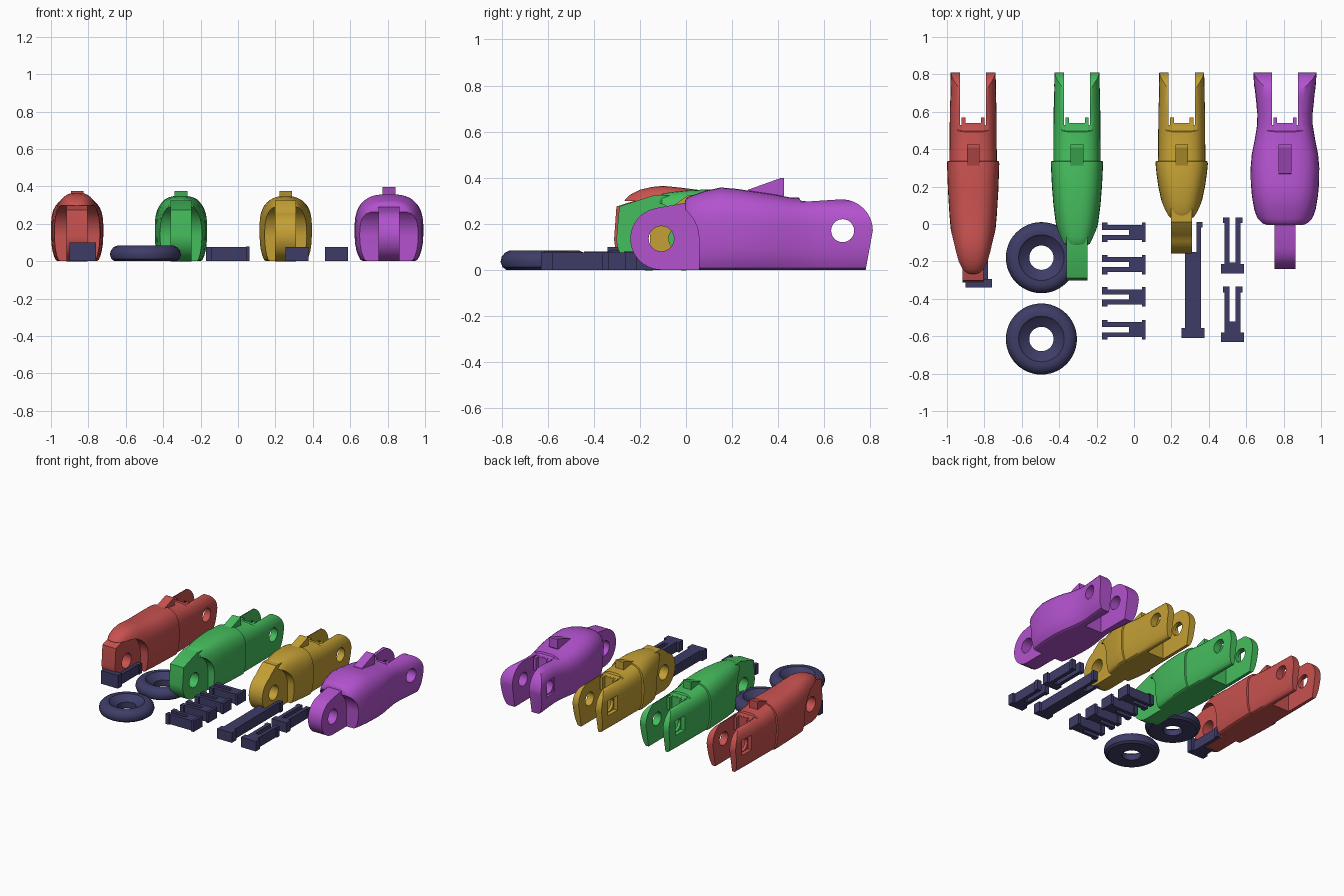
import bpy, bmesh, math

if "Cube" in bpy.data.objects:
    bpy.data.objects.remove(bpy.data.objects["Cube"])

def material(name, rgb):
    m = bpy.data.materials.new(name)
    m.diffuse_color = (*rgb, 1)
    m.use_nodes = True
    m.node_tree.nodes["Principled BSDF"].inputs["Base Color"].default_value = m.diffuse_color
    return m

RED = material("coral red", (0.58, 0.085, 0.08))
GREEN = material("leaf green", (0.06, 0.51, 0.11))
YELLOW = material("mustard yellow", (0.55, 0.35, 0.035))
PURPLE = material("violet", (0.45, 0.085, 0.62))
NAVY = material("navy", (0.048, 0.046, 0.135))

def finish(name, bm, mat=None):
    bmesh.ops.recalc_face_normals(bm, faces=bm.faces)
    me = bpy.data.meshes.new(name)
    bm.to_mesh(me)
    bm.free()
    ob = bpy.data.objects.new(name, me)
    bpy.context.collection.objects.link(ob)
    if mat:
        me.materials.append(mat)
    return ob

def activate(ob):
    bpy.ops.object.select_all(action='DESELECT')
    ob.select_set(True)
    bpy.context.view_layer.objects.active = ob

def smooth(ob, deg=35):
    activate(ob)
    bpy.ops.object.shade_smooth_by_angle(angle=math.radians(deg))

def loft(name, rings, mat=None):
    bm = bmesh.new()
    vs = [[bm.verts.new(p) for p in r] for r in rings]
    n = len(rings[0])
    for a, b in zip(vs, vs[1:]):
        for i in range(n):
            bm.faces.new((a[i], a[(i + 1) % n], b[(i + 1) % n], b[i]))
    bm.faces.new(vs[0])
    bm.faces.new(vs[-1])
    return finish(name, bm, mat)

def prism(name, pts, x0, x1, mat=None):
    """Side outline (y, z) extruded from x0 to x1."""
    return loft(name, [[(x, y, z) for y, z in pts] for x in (x0, x1)], mat)

def arc(cy, cz, r, a0, a1, n=14):
    return [(cy + r * math.cos(math.radians(a0 + (a1 - a0) * i / n)),
             cz + r * math.sin(math.radians(a0 + (a1 - a0) * i / n))) for i in range(n + 1)]

def rect(y0, y1, z0, z1):
    return [(y0, z0), (y1, z0), (y1, z1), (y0, z1)]

def cut(ob, cutter, op='DIFFERENCE'):
    cutter.hide_render = True
    activate(ob)
    mod = ob.modifiers.new("cut", 'BOOLEAN')
    mod.operation, mod.solver, mod.object = op, 'EXACT', cutter
    bpy.ops.object.modifier_apply(modifier=mod.name)
    bpy.data.objects.remove(cutter)

def section(cx, y, w, h, n=40):
    """Rounded section with a flat underside."""
    ring = []
    for i in range(n):
        a = 2 * math.pi * (i + 0.5) / n
        c, s = math.cos(a), math.sin(a)
        x = cx + w * math.copysign(abs(c) ** 0.7, c)
        b = h - 0.17 if s > 0 else 0.22
        ring.append((x, y, max(0.0, 0.17 + b * math.copysign(abs(s) ** 0.7, s))))
    return ring

def finger(colour, mat, cx, ty, sections, tongue, hook_top):
    # Body shell
    body = loft(colour + "_finger_body", [section(cx, *s) for s in sections], mat)
    # Rounded ends of the rear arms
    outline = [(-1, -0.1), (0.775, -0.1), (0.78, 0)] + arc(0.675, 0.17, 0.136, 0, 90) \
        + [(0.5, 0.295), (0.4, 0.5), (-1, 0.5)]
    cut(body, prism("arm_outline", outline, cx - 0.3, cx + 0.3), 'INTERSECT')
    # Slot between the arms, pivot holes and square pin seat
    cut(body, prism("slot", rect(0.53, 1, -0.2, 0.6), cx - 0.07, cx + 0.07))
    cut(body, prism("pivot", arc(0.68, 0.17, 0.05, 0, 345, 23), cx - 0.4, cx + 0.4))
    w = sections[-1][1]
    cut(body, prism("pin_seat", rect(0.625, 0.735, 0.115, 0.225), cx - 0.4, cx - w + 0.028))
    # Hollow under the front hood
    hollow = arc(ty, 0.135, 0.163, 0, 90) + [(ty - 0.5, 0.298), (ty - 0.5, -0.1), (ty + 0.163, -0.1)]
    cut(body, prism("hollow", hollow, cx - 0.4, cx + 0.4))
    smooth(body)
    # Front tongue with its hole
    lug = prism(colour + "_tongue", tongue, cx - 0.056, cx + 0.056, mat)
    cut(lug, prism("tongue_hole", arc(ty, 0.135, 0.055, 0, 345, 23), cx - 0.4, cx + 0.4))
    smooth(lug)
    # Raised tendon guide with a notched end
    prism(colour + "_guide", [(0.3, 0.2), (0.54, 0.2), (0.54, 0.295), (0.46, 0.305), (0.3, 0.32)],
          cx - 0.06, cx + 0.06, mat)
    for s in (-1, 1):
        prism(colour + "_guide_ear", rect(0.53, 0.57, 0.2, 0.295),
              *sorted((cx + s * 0.042, cx + s * 0.062)), mat)
    # Leaning hook
    t = hook_top
    prism(colour + "_hook", [(0.25, 0.3), (0.27, t - 0.05), (0.41, t), (0.425, t), (0.425, t - 0.07),
          (0.38, 0.29)], cx - 0.034, cx + 0.034, mat)

def round_tongue(ty):
    return arc(ty, 0.135, 0.135, 270, 100) + [(ty + 0.1, 0.29), (ty + 0.2, 0.29), (ty + 0.2, 0)]

def beak_tongue(ty, front):
    a = 180 if front < -0.1 else 110
    return arc(ty, 0.135, 0.137, 270, a) + [(ty + front, 0.275), (ty + 0.03, 0.325),
                                            (ty + 0.2, 0.32), (ty + 0.2, 0)]

# Shared rear: shoulder step, then straight arms
ARMS = [(0.32, 0.14, 0.34), (0.335, 0.139, 0.338), (0.337, 0.127, 0.33), (0.45, 0.126, 0.315),
        (0.6, 0.125, 0.31), (0.82, 0.12, 0.31)]
finger("red", RED, -0.86, -0.175, [
    (-0.272, 0.03, 0.29), (-0.262, 0.055, 0.308), (-0.24, 0.075, 0.328), (-0.2, 0.092, 0.348),
    (-0.15, 0.104, 0.36), (-0.1, 0.111, 0.365), (-0.03, 0.12, 0.358), (0.05, 0.127, 0.348),
    (0.18, 0.135, 0.345)] + ARMS, beak_tongue(-0.175, -0.127), 0.375)
finger("green", GREEN, -0.305, -0.165, [
    (-0.115, 0.07, 0.322), (-0.105, 0.084, 0.33), (-0.07, 0.094, 0.337), (0, 0.113, 0.345),
    (0.1, 0.126, 0.35), (0.2, 0.134, 0.35)] + ARMS, beak_tongue(-0.165, -0.125), 0.375)
finger("yellow", YELLOW, 0.255, -0.02, [
    (0.025, 0.07, 0.31), (0.04, 0.085, 0.322), (0.07, 0.095, 0.332), (0.12, 0.108, 0.342),
    (0.2, 0.125, 0.348), (0.27, 0.135, 0.345)] + ARMS, beak_tongue(-0.02, -0.04), 0.375)
finger("purple", PURPLE, 0.807, -0.107, [
    (-0.005, 0.115, 0.3), (0.005, 0.132, 0.315), (0.03, 0.148, 0.325), (0.08, 0.165, 0.342),
    (0.15, 0.177, 0.358), (0.22, 0.183, 0.352), (0.3, 0.184, 0.34), (0.37, 0.178, 0.33),
    (0.45, 0.162, 0.315), (0.53, 0.149, 0.31), (0.59, 0.148, 0.31), (0.67, 0.157, 0.31),
    (0.75, 0.166, 0.31), (0.82, 0.17, 0.31)], round_tongue(-0.107), 0.398)

# Ring pads
PROFILE = [(0.065, 0.0), (0.165, 0.0), (0.182, 0.012), (0.19, 0.035), (0.185, 0.057), (0.17, 0.075),
           (0.148, 0.085), (0.122, 0.083), (0.112, 0.072), (0.072, 0.05), (0.065, 0.045)]
for cy in (-0.18, -0.615):
    bm = bmesh.new()
    n = 48
    rings = [[bm.verts.new((-0.495 + r * math.cos(k * math.tau / n),
                            cy + r * math.sin(k * math.tau / n), z)) for r, z in PROFILE]
             for k in range(n)]
    m = len(PROFILE)
    for k in range(n):
        a, b = rings[k], rings[(k + 1) % n]
        for i in range(m):
            bm.faces.new((a[i], a[(i + 1) % m], b[(i + 1) % m], b[i]))
    smooth(finish("ring_pad", bm, NAVY))

def pin(name, x, y, along_x, head, half, high, solid, length, shaft, slot, barb):
    """Snap pin: head at the origin end, solid shank, two barbed prongs."""
    bm = bmesh.new()
    def box(u0, u1, v0, v1, z0, z1):
        vs = bmesh.ops.create_cube(bm, size=1)["verts"]
        for v in vs:
            u = (u0 + u1) / 2 + v.co.x * (u1 - u0)
            w = (v0 + v1) / 2 + v.co.y * (v1 - v0)
            z = (z0 + z1) / 2 + v.co.z * (z1 - z0)
            v.co = (x - u, y - w, z) if along_x else (x - w, y + u, z)
    top = min(high, 0.075)
    box(0, head, -half, half, 0, high)
    box(head, solid, -shaft, shaft, 0, top)
    for s in (-1, 1):
        lo, hi = sorted((s * slot, s * shaft))
        box(solid, length, lo, hi, 0, top)
        lo, hi = sorted((s * shaft, s * barb))
        box(length - 0.03, length, lo, hi, 0, top)
    finish(name, bm, NAVY)

# Short pins in a column
for cy in (-0.045, -0.217, -0.39, -0.565):
    pin("short_pin", 0.062, cy, True, 0.02, 0.052, 0.08, 0.09, 0.234, 0.04, 0.014, 0.052)
# Long pin, two medium pins and the wide pin
pin("long_pin", 0.315, -0.61, False, 0.055, 0.061, 0.075, 0.46, 0.62, 0.043, 0.018, 0.052)
pin("medium_pin", 0.527, -0.63, False, 0.05, 0.062, 0.075, 0.11, 0.295, 0.043, 0.016, 0.052)
pin("medium_pin", 0.527, -0.265, False, 0.05, 0.062, 0.075, 0.06, 0.3, 0.043, 0.016, 0.052)
pin("wide_pin", -0.83, -0.34, False, 0.045, 0.07, 0.1, 0.12, 0.3, 0.05, 0.018, 0.058)
